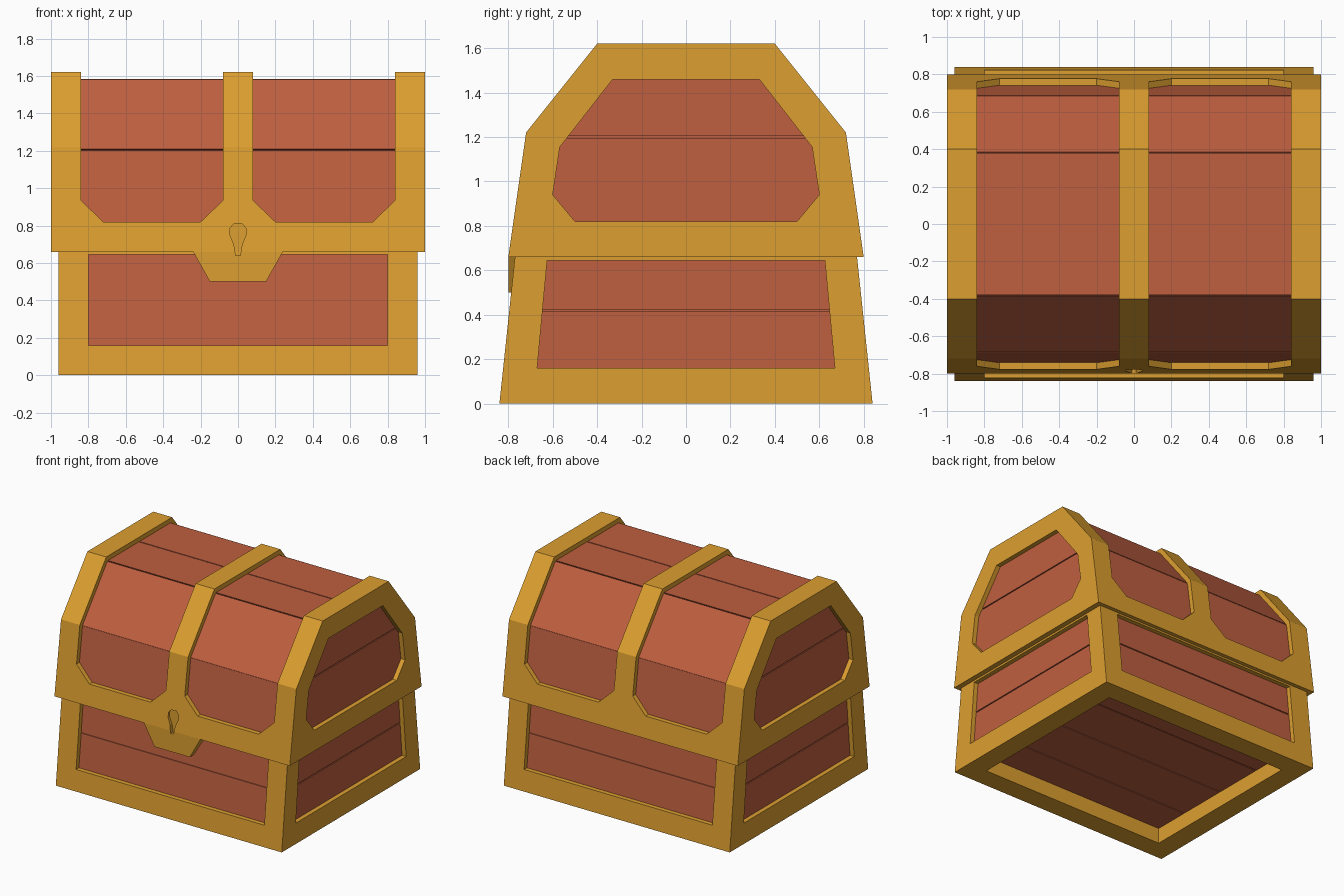
import bpy, bmesh
from mathutils import Vector

old = bpy.data.objects.get("Cube")
if old:
    bpy.data.objects.remove(old, do_unlink=True)


def material(name, rgb):
    m = bpy.data.materials.new(name)
    m.use_nodes = True
    color = (*rgb, 1)
    m.diffuse_color = color
    m.node_tree.nodes["Principled BSDF"].inputs["Base Color"].default_value = color
    return m


GOLD = material("gold_trim", (0.72, 0.345, 0.029))
WOOD = material("red_wood", (0.52, 0.115, 0.05))


def solid(name, mat, parts):
    """One mesh from prisms; each part is (profile, axis, start, end)."""
    bm = bmesh.new()
    for profile, axis, a, b in parts:
        def place(u, v, w):
            return (w, u, v) if axis == "x" else (u, w, v)
        low = [bm.verts.new(place(u, v, a)) for u, v in profile]
        high = [bm.verts.new(place(u, v, b)) for u, v in profile]
        bm.faces.new(low)
        bm.faces.new(high)
        for i in range(len(low)):
            j = (i + 1) % len(low)
            bm.faces.new((low[i], low[j], high[j], high[i]))
    bmesh.ops.recalc_face_normals(bm, faces=bm.faces)
    mesh = bpy.data.meshes.new(name)
    bm.to_mesh(mesh)
    bm.free()
    mesh.materials.append(mat)
    obj = bpy.data.objects.new(name, mesh)
    bpy.context.scene.collection.objects.link(obj)
    return obj


def cut(obj, cutter):
    """Subtract the cutter from the object and throw the cutter away."""
    mod = obj.modifiers.new("cut", "BOOLEAN")
    mod.operation = "DIFFERENCE"
    mod.solver = "EXACT"
    mod.object = cutter
    bpy.context.view_layer.objects.active = obj
    bpy.ops.object.modifier_apply(modifier=mod.name)
    bpy.data.objects.remove(cutter, do_unlink=True)


def mirrored(half):
    """Close a right-hand outline with its mirror image."""
    return half + [(-u, v) for u, v in reversed(half)]


def rect(u0, u1, v0, v1):
    return [(u0, v0), (u1, v0), (u1, v1), (u0, v1)]


def offset(poly, d):
    """Shrink a counter-clockwise convex outline by d."""
    pts = [Vector(p) for p in poly]
    result = []
    for i, p in enumerate(pts):
        e0 = (p - pts[i - 1]).normalized()
        e1 = (pts[(i + 1) % len(pts)] - p).normalized()
        n0, n1 = Vector((-e0.y, e0.x)), Vector((-e1.y, e1.x))
        result.append(tuple(p + (n0 + n1) * d / (1 + n0.dot(n1))))
    return result


def planks(outer, inner, splits, length):
    """Slabs along x on the outline edges; splits maps edge to plank count."""
    parts = []
    for i, count in splits.items():
        j = (i + 1) % len(outer)
        a, b, c, d = (Vector(p) for p in (outer[i], outer[j], inner[j], inner[i]))
        gap = GAP / (b - a).length
        for k in range(count):
            t0, t1 = k / count + gap, (k + 1) / count - gap
            profile = [a.lerp(b, t0), a.lerp(b, t1), d.lerp(c, t1), d.lerp(c, t0)]
            parts.append((profile, "x", -length, length))
    return parts


def both_ends(profile, x0, x1):
    return [(profile, "x", x0, x1), (profile, "x", -x1, -x0)]


GAP = 0.004      # half the gap between planks
FACE, CORE, DEEP = 0.035, 0.043, 0.06   # depths of planks, backing and recess

# Lid frame with open bays between the straps
lid_profile = mirrored([(0.8, 0.66), (0.72, 1.22), (0.4, 1.62)])
lid_profile = lid_profile[-1:] + lid_profile[:-1]
lid = solid("lid_frame", GOLD, [(lid_profile, "x", -1, 1)])
bay_outline = [(0.2, 0.82), (0.72, 0.82), (0.84, 0.935),
               (0.84, 2), (0.08, 2), (0.08, 0.935)]
for side in (1, -1):
    bay = solid("bay_cutter", GOLD, [([(side * x, z) for x, z in bay_outline], "y", -1, 1)])
    cut(bay, solid("bay_core", GOLD, [(offset(lid_profile, DEEP), "x", -1.5, 1.5)]))
    cut(lid, bay)

# Recessed panels in the lid ends
lid_window = mirrored([(0.5, 0.82), (0.6, 0.94), (0.568, 1.155), (0.33, 1.46)])
cut(lid, solid("lid_end_cutter", GOLD, both_ends(lid_window, 1 - DEEP, 1.2)))

# Lid planks and their backing
solid("lid_backing", WOOD, [(offset(lid_profile, CORE), "x", -1 + CORE, 1 - CORE)])
solid("lid_planks", WOOD, planks(offset(lid_profile, FACE), offset(lid_profile, DEEP),
                                 {1: 1, 2: 1, 3: 2, 4: 1, 5: 1}, 0.9))
solid("lid_end_planks", WOOD,
      both_ends(rect(-0.65, 0.65, 0.75, 1.2 - GAP), 0.93, 1 - FACE)
      + both_ends(mirrored([(0.62, 1.2 + GAP), (0.36, 1.5)]), 0.93, 1 - FACE))


# Base frame with recessed panels on every side and underneath
def base_ring(d):
    return mirrored([(0.83 - d, 0.085 + d), (0.77 - d, 0.655)])


base_profile = mirrored([(0.84, 0), (0.77, 0.66)])
base = solid("base_frame", GOLD, [(base_profile, "x", -0.96, 0.96)])
long_cutter = solid("base_side_cutter", GOLD, [(rect(-0.8, 0.8, 0.16, 0.645), "y", -1, 1)])
cut(long_cutter, solid("base_core", GOLD, [(base_ring(DEEP), "x", -1.5, 1.5)]))
cut(base, long_cutter)
base_window = mirrored([(0.67, 0.16), (0.625, 0.645)])
cut(base, solid("base_end_cutter", GOLD, both_ends(base_window, 0.96 - DEEP, 1.2)))
cut(base, solid("base_floor_cutter", GOLD, [(rect(-0.68, 0.68, -0.1, 0.14), "x", -0.8, 0.8)]))

# Base planks and their backing
solid("base_backing", WOOD, [(base_ring(CORE), "x", -0.96 + CORE, 0.96 - CORE)])
outer, inner = base_ring(FACE), base_ring(DEEP)
solid("base_floor_planks", WOOD, planks(outer, inner, {3: 4}, 0.88))
side_planks = []
for z0, z1 in ((0.13, 0.42 - GAP), (0.42 + GAP, 0.653)):
    for s in (1, -1):
        y0, y1 = (0.84 - FACE - z * 0.07 / 0.66 for z in (z0, z1))
        slab = [(s * y0, z0), (s * y1, z1), (s * 0.7, z1), (s * 0.7, z0)]
        side_planks.append((slab, "x", -0.88, 0.88))
    side_planks += both_ends(rect(-0.7, 0.7, z0, z1), 0.89, 0.96 - FACE)
solid("base_side_planks", WOOD, side_planks)

# Latch hanging from the front of the lid, with a keyhole
latch = solid("latch", GOLD, [(mirrored([(0.15, 0.5), (0.24, 0.66)]), "y", -0.8, -0.72)])
keyhole = mirrored([(0.012, 0.64), (0.022, 0.7), (0.043, 0.75),
                    (0.043, 0.785), (0.022, 0.81)])
for part in (lid, latch):
    cut(part, solid("keyhole_cutter", GOLD, [(keyhole, "y", -0.9, -0.77)]))
